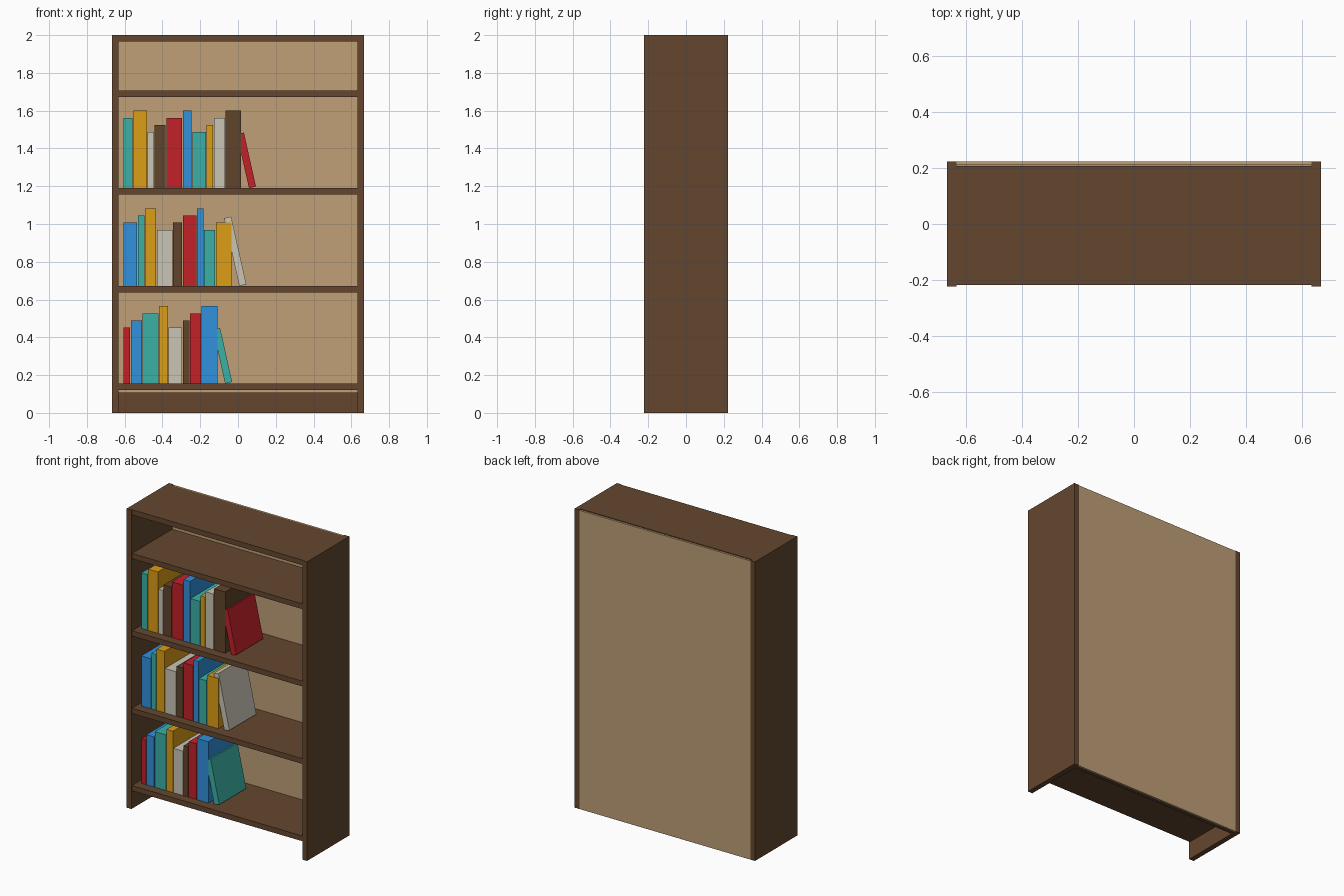
import bpy
from mathutils import Matrix

cube = bpy.data.objects.get("Cube")
if cube:
    bpy.data.objects.remove(cube, do_unlink=True)


def make_material(name, hex_code):
    rgb = [(int(hex_code[i:i + 2], 16) / 255) ** 2.2 for i in (0, 2, 4)]
    mat = bpy.data.materials.new(name)
    mat.use_nodes = True
    mat.diffuse_color = (*rgb, 1)
    mat.node_tree.nodes["Principled BSDF"].inputs["Base Color"].default_value = (*rgb, 1)
    return mat


def box(name, x, y, z, mat):
    """Box spanning the (low, high) pairs x, y and z."""
    bpy.ops.mesh.primitive_cube_add(size=1)
    obj = bpy.context.object
    obj.name = name
    spans = (x, y, z)
    size = Matrix.Diagonal([hi - lo for lo, hi in spans] + [1])
    centre = Matrix.Translation([(lo + hi) / 2 for lo, hi in spans])
    obj.data.transform(centre @ size)
    obj.data.materials.append(mat)
    return obj


wood = make_material("dark_wood", "644832")
panel = make_material("back_wood", "BE9E76")
covers = [make_material("cover_" + name, code) for name, code in (
    ("red", "C0262D"), ("blue", "3490DC"), ("teal", "3DAFA5"),
    ("yellow", "DB9C1C"), ("cream", "C9C3B5"), ("brown", "60452F"))]

HALF_W, HALF_D, INNER, BOARD = 0.667, 0.223, 0.632, 0.035
inside = (-INNER, INNER)

# Carcass
box("left_side", (INNER, HALF_W), (-HALF_D, HALF_D), (0, 2), wood)
box("right_side", (-HALF_W, -INNER), (-HALF_D, HALF_D), (0, 2), wood)
box("back_panel", inside, (0.21, HALF_D), (0, 1.997), panel)
box("base_rail", inside, (0.185, 0.208), (0, 0.108), wood)

# Shelves and top board
shelf_tops = [0.155, 0.672, 1.19, 1.707]
for top in shelf_tops:
    box("shelf", inside, (-0.218, 0.207), (top - BOARD, top), wood)
box("top_board", inside, (-0.218, 0.207), (2 - BOARD, 2), wood)

# Books: width, height and colour each cycle along a row
widths = [0.034, 0.058, 0.083, 0.047, 0.071]
heights = [0.297, 0.335, 0.372, 0.41]
GAP, FRONT, BACK = 0.004, -0.158, 0.135

for row, base in enumerate(shelf_tops[:3]):
    x = -0.605
    count = 8 + row
    for i in range(count):
        k = row + i
        width = widths[(i - row) % 5]
        box("book", (x, x + width), (FRONT, BACK),
            (base, base + heights[k % 4]), covers[k % 6])
        x += width + GAP

    # Last book leans against the row
    k = row + count
    leaning = box("leaning_book", (0, 0.038), (FRONT + 0.004, BACK - 0.004),
                  (0, heights[k % 4] - 0.004), covers[k % 6])
    leaning.rotation_euler.y = -0.22
    leaning.location = (x + 0.037, 0, base)
